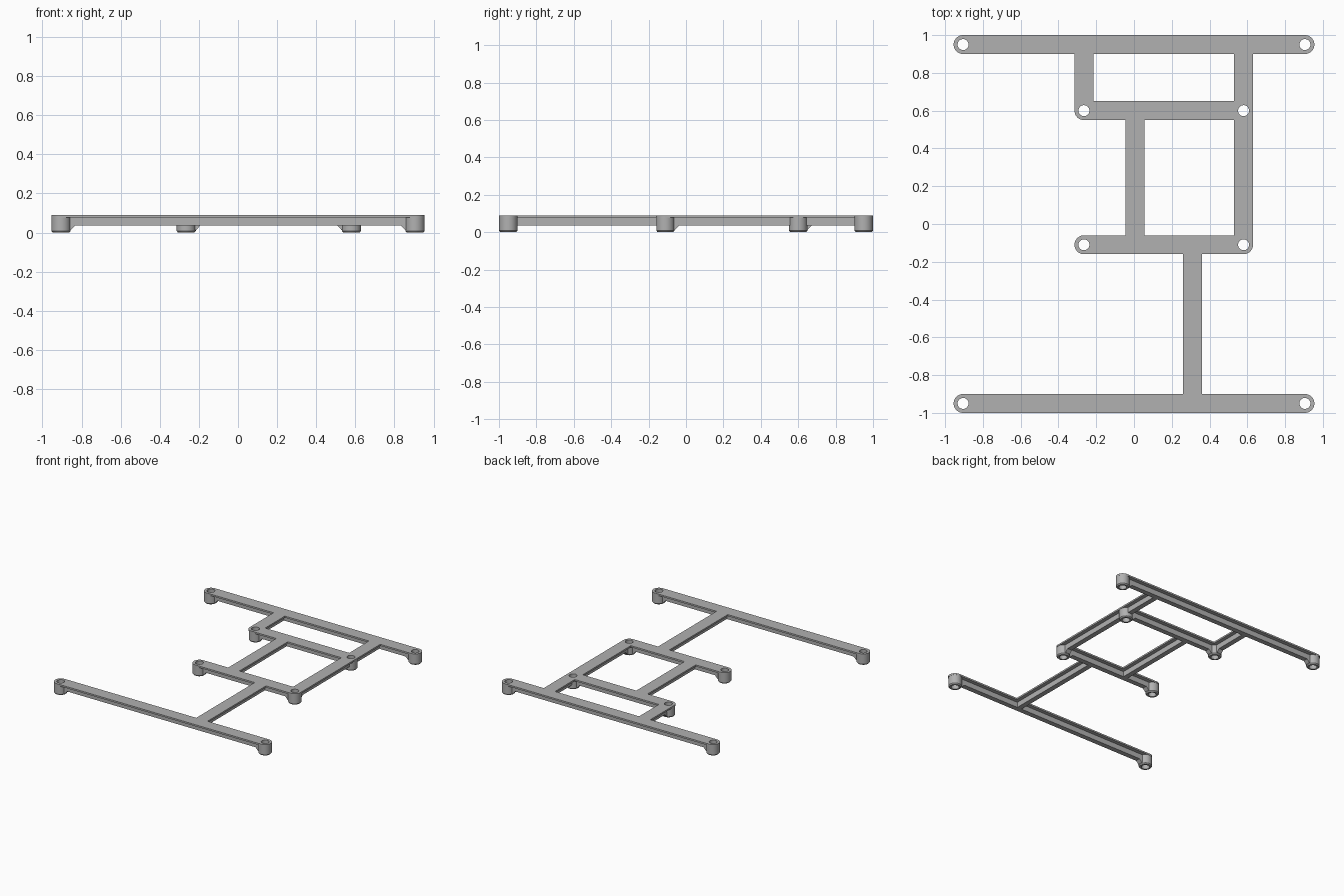
import bpy, bmesh
from mathutils import Matrix, Vector

if "Cube" in bpy.data.objects:
    bpy.data.objects.remove(bpy.data.objects["Cube"])

grey = bpy.data.materials.new("mid grey")
grey.use_nodes = True
grey.diffuse_color = (0.44, 0.44, 0.44, 1)
grey.node_tree.nodes["Principled BSDF"].inputs["Base Color"].default_value = grey.diffuse_color

# Layout: bar centre lines and screw positions
EDGE, OUT, LEFT, RIGHT, UP, LOW = 0.95, 0.905, -0.265, 0.58, 0.6, -0.11
BARS = [
    ((-OUT, EDGE), (OUT, EDGE)), ((-OUT, -EDGE), (OUT, -EDGE)),
    ((LEFT, UP), (RIGHT, UP)), ((LEFT, LOW), (RIGHT, LOW)),
    ((LEFT, UP), (LEFT, EDGE)), ((RIGHT, LOW), (RIGHT, EDGE)),
    ((0.005, LOW), (0.005, UP)), ((0.31, -EDGE), (0.31, LOW)),
]
SCREWS = [(x, y) for x in (-OUT, OUT) for y in (-EDGE, EDGE)]
SCREWS += [(x, y) for x in (LEFT, RIGHT) for y in (LOW, UP)]
TOP, PLATE, RIB = 0.09, 0.077, 0.035
HALF = 0.05


def box(bm, a, b, width, z0, z1):
    """Straight bar between two plan points."""
    a, b = Vector(a), Vector(b)
    d, mid = b - a, (a + b) / 2
    size = (d.length, width) if abs(d.x) > abs(d.y) else (width, d.length)
    m = Matrix.Translation((mid.x, mid.y, (z0 + z1) / 2)) @ Matrix.Diagonal((*size, z1 - z0, 1))
    bmesh.ops.create_cube(bm, size=1, matrix=m)


def lathe(bm, centre, r0, r1, z0, z1):
    """Round drum or cone between two heights."""
    m = Matrix.Translation((*centre, (z0 + z1) / 2))
    bmesh.ops.create_cone(bm, cap_ends=True, segments=40, radius1=r0, radius2=r1,
                          depth=z1 - z0, matrix=m)


def gusset(bm, screw, other):
    """Sloped rib foot beside a boss."""
    s, d = Vector(screw), (Vector(other) - Vector(screw)).normalized()
    side = Vector((-d.y, d.x)) * 0.02
    profile = [(0.03, 0.012), (0.05, 0.012), (0.073, RIB + 0.001), (0.03, RIB + 0.001)]
    rings = [[bm.verts.new((*(s + d * r + k * side), z)) for r, z in profile] for k in (-1, 1)]
    n = len(profile)
    bm.faces.new(rings[0])
    bm.faces.new(rings[1][::-1])
    for i in range(n):
        j = (i + 1) % n
        bm.faces.new((rings[0][j], rings[0][i], rings[1][i], rings[1][j]))


def finish(name, bm, cutter=None):
    bmesh.ops.recalc_face_normals(bm, faces=bm.faces)
    mesh = bpy.data.meshes.new(name)
    bm.to_mesh(mesh)
    bm.free()
    obj = bpy.data.objects.new(name, mesh)
    bpy.context.collection.objects.link(obj)
    mesh.materials.append(grey)
    if cutter:
        mod = obj.modifiers.new("screw holes", 'BOOLEAN')
        mod.operation, mod.solver, mod.object = 'DIFFERENCE', 'EXACT', cutter
        mod.use_self = True
        bpy.ops.object.select_all(action='DESELECT')
        obj.select_set(True)
        bpy.context.view_layer.objects.active = obj
        bpy.ops.object.modifier_apply(modifier=mod.name)
        bpy.ops.object.shade_smooth_by_angle(angle=0.5)
    return obj


# Screw hole cutter
bm = bmesh.new()
for p in SCREWS:
    lathe(bm, p, 0.029, 0.029, -0.1, 0.2)
holes = finish("hole_cutter", bm)

# Flat top flange with rounded ends
bm = bmesh.new()
for a, b in BARS:
    box(bm, a, b, 2 * HALF, PLATE, TOP)
for p in SCREWS:
    lathe(bm, p, HALF, HALF, PLATE, TOP)
finish("top_flange", bm, holes)

# Narrow stiffening ribs underneath, sloping down to each boss
bm = bmesh.new()
for a, b in BARS:
    box(bm, a, b, 0.04, RIB, PLATE + 0.004)
    for p, q in ((a, b), (b, a)):
        if p in SCREWS and abs(p[1]) < EDGE or abs(p[0]) == OUT:
            gusset(bm, p, q)
finish("ribs", bm, holes)

# Screw bosses with chamfered feet
bm = bmesh.new()
for p in SCREWS:
    lathe(bm, p, 0.049, 0.049, 0.008, PLATE + 0.004)
    lathe(bm, p, 0.042, 0.049, 0, 0.008)
finish("screw_bosses", bm, holes)

holes.hide_render = True
holes.hide_viewport = True
